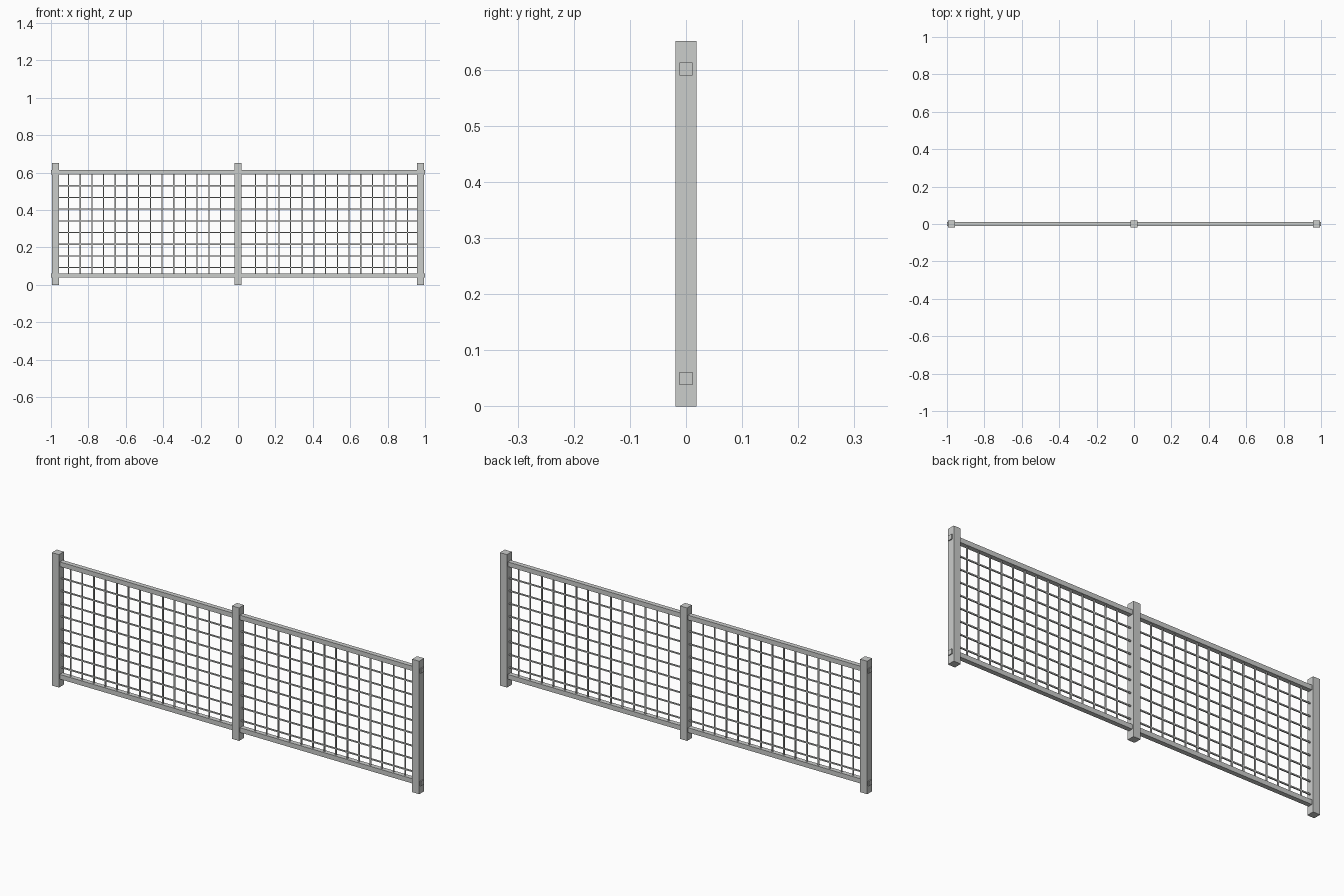
import bpy, bmesh
from mathutils import Matrix

if "Cube" in bpy.data.objects:
    bpy.data.objects.remove(bpy.data.objects["Cube"])

# single galvanised metal colour
metal = bpy.data.materials.new("light_grey_metal")
metal.diffuse_color = (0.6, 0.61, 0.6, 1.0)
metal.use_nodes = True
metal.node_tree.nodes["Principled BSDF"].inputs["Base Color"].default_value = metal.diffuse_color


def bars(name, boxes):
    """One object made of boxes given as (centre, size)."""
    bm = bmesh.new()
    for c, s in boxes:
        bmesh.ops.create_cube(
            bm, size=1.0, matrix=Matrix.Translation(c) @ Matrix.Diagonal((*s, 1.0)))
    me = bpy.data.meshes.new(name)
    bm.to_mesh(me)
    bm.free()
    me.materials.append(metal)
    ob = bpy.data.objects.new(name, me)
    bpy.context.collection.objects.link(ob)
    return ob


POST_X, POST_W, HEIGHT = 0.976, 0.038, 0.651
RAIL_W, RAIL_LOW, RAIL_HIGH = 0.023, 0.05, 0.601
WIRE, STEP = 0.006, 0.0625

# three square posts
for name, x in (("left_post", -POST_X), ("middle_post", 0.0), ("right_post", POST_X)):
    bars(name, [((x, 0, HEIGHT / 2), (POST_W, POST_W, HEIGHT))])

# rails, running slightly past the end posts
for name, z in (("bottom_rail", RAIL_LOW), ("top_rail", RAIL_HIGH)):
    bars(name, [((0, 0, z), (2.0, RAIL_W, RAIL_W))])

# wire mesh in each bay
for name, side in (("left", -1), ("right", 1)):
    bars(name + "_vertical_wires",
         [((side * (0.0935 + STEP * i), 0, (RAIL_LOW + RAIL_HIGH) / 2),
           (WIRE, WIRE, RAIL_HIGH - RAIL_LOW)) for i in range(14)])
    bars(name + "_horizontal_wires",
         [((side * POST_X / 2, 0, 0.092 + STEP * i),
           (POST_X - 0.02, WIRE, WIRE)) for i in range(8)])
